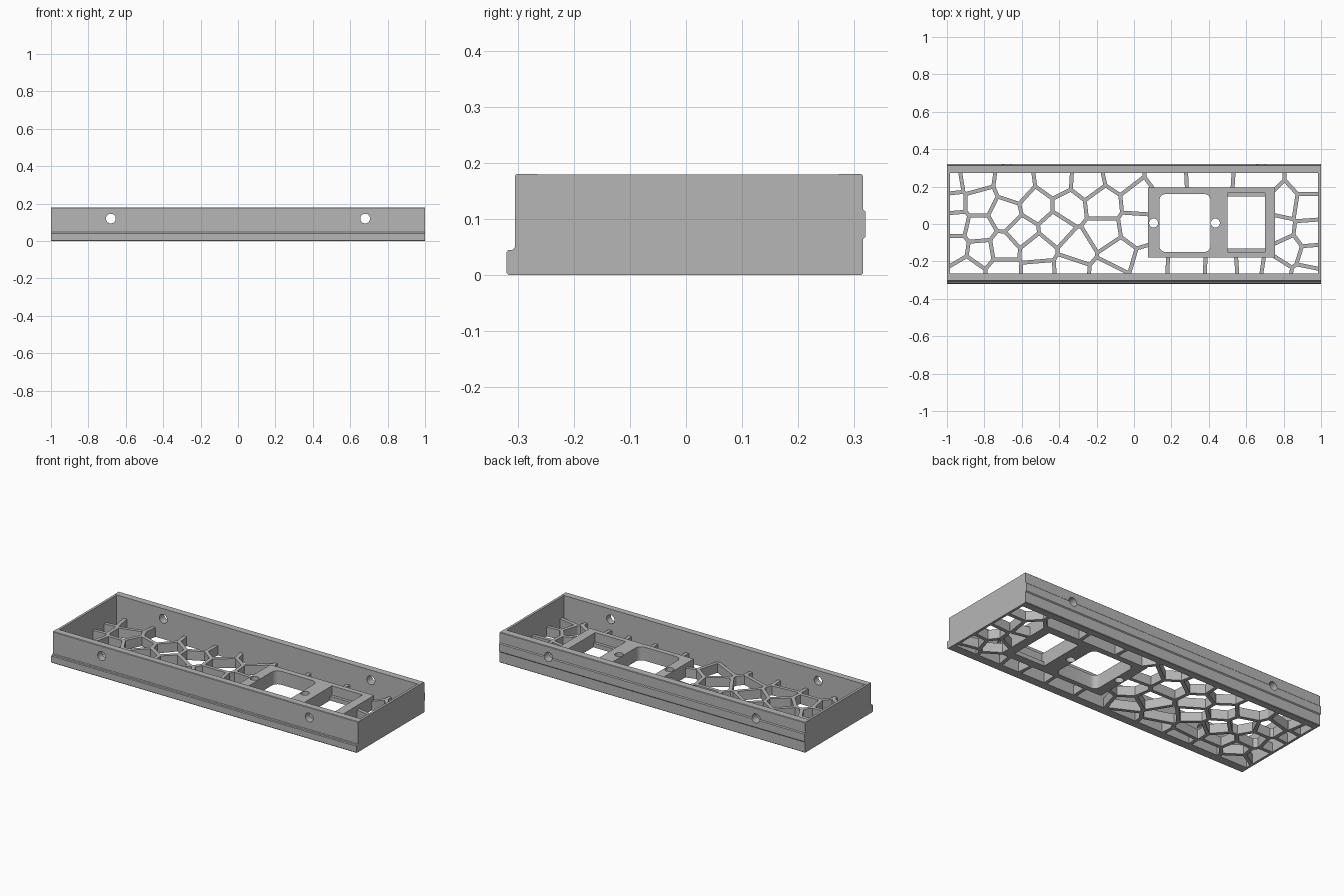
import bpy, bmesh, math
from mathutils import Vector

cube = bpy.data.objects.get("Cube")
if cube:
    bpy.data.objects.remove(cube, do_unlink=True)

grey = bpy.data.materials.new("plain grey")
grey.use_nodes = True
colour = (0.47, 0.47, 0.47, 1)
grey.diffuse_color = colour
grey.node_tree.nodes["Principled BSDF"].inputs["Base Color"].default_value = colour


def prisms(name, outlines, start, end, axis="z"):
    """Extrude each closed outline from start to end along an axis."""
    place = {"x": lambda a, b, t: (t, a, b),
             "y": lambda a, b, t: (a, t, b),
             "z": lambda a, b, t: (a, b, t)}[axis]
    bm = bmesh.new()
    for outline in outlines:
        face = bm.faces.new([bm.verts.new(place(a, b, start)) for a, b in outline])
        res = bmesh.ops.extrude_face_region(bm, geom=[face])
        verts = [g for g in res["geom"] if isinstance(g, bmesh.types.BMVert)]
        bmesh.ops.translate(bm, verts=verts, vec=place(0, 0, end - start))
    bmesh.ops.recalc_face_normals(bm, faces=bm.faces[:])
    mesh = bpy.data.meshes.new(name)
    bm.to_mesh(mesh)
    bm.free()
    mesh.materials.append(grey)
    obj = bpy.data.objects.new(name, mesh)
    bpy.context.collection.objects.link(obj)
    return obj


def rect(x0, x1, y0, y1):
    return [(x0, y0), (x1, y0), (x1, y1), (x0, y1)]


def circle(x, y, r, n=32):
    return [(x + r * math.cos(math.tau * i / n), y + r * math.sin(math.tau * i / n))
            for i in range(n)]


def round_rect(x0, x1, y0, y1, r, n=6):
    corners = [(x1 - r, y1 - r), (x0 + r, y1 - r), (x0 + r, y0 + r), (x1 - r, y0 + r)]
    return [(cx + r * math.cos(math.pi / 2 * (q + i / n)),
             cy + r * math.sin(math.pi / 2 * (q + i / n)))
            for q, (cx, cy) in enumerate(corners) for i in range(n + 1)]


def cut(obj, cutters):
    """Subtract the cutters and bake the result."""
    for cutter in cutters:
        mod = obj.modifiers.new("cut", "BOOLEAN")
        mod.operation, mod.solver, mod.object = "DIFFERENCE", "EXACT", cutter
    bpy.context.view_layer.update()
    deps = bpy.context.evaluated_depsgraph_get()
    baked = bpy.data.meshes.new_from_object(obj.evaluated_get(deps))
    obj.modifiers.clear()
    obj.data = baked


def clip(poly, point, normal):
    """Keep the part of a polygon behind a line."""
    out = []
    for p, q in zip(poly, poly[1:] + poly[:1]):
        dp, dq = (p - point).dot(normal), (q - point).dot(normal)
        if dp <= 0:
            out.append(p)
        if dp * dq < 0:
            out.append(p.lerp(q, dp / (dp - dq)))
    return out


HEIGHT, PLATE, RIB = 0.18, 0.08, 0.055
IN_X, FRONT, BACK = 0.985, -0.265, 0.272

# Long rails: front with a foot ledge, back with a raised bead
front_rail = prisms("front_rail", [[
    (FRONT, 0), (FRONT, HEIGHT), (-.302, HEIGHT), (-.305, .177), (-.305, .049),
    (-.309, .045), (-.316, .045), (-.32, .041), (-.32, .004), (-.316, 0)]], -1, 1, "x")
back_rail = prisms("back_rail", [[
    (BACK, 0), (.312, 0), (.315, .003), (.315, .063), (.32, .068), (.32, .113),
    (.315, .118), (.315, .177), (.312, HEIGHT), (BACK, HEIGHT)]], -1, 1, "x")

# Screw holes through both rails
bores = prisms("bore_cutter", [circle(s * .68, .12, .026) for s in (-1, 1)], -.5, .5, "y")
cut(front_rail, [bores])
cut(back_rail, [bores])

# Thin end walls
for side, name in ((1, "left_end_wall"), (-1, "right_end_wall")):
    prisms(name, [rect(-.303, .313, 0, HEIGHT - .001)], side * IN_X, side * .9995, "x")

# Openings in the mounting plate
openings = prisms("opening_cutter", [
    round_rect(.135, .41, -.15, .16, .035),
    rect(.5, .7, -.132, .147),
    circle(.105, .005, .024), circle(.435, .005, .024)], -.1, .3)
recess = prisms("recess_cutter", [rect(.5, .7, -.15, .165)], .025, .3)

# Mounting plate
plate = prisms("mounting_plate", [rect(.075, .755, -.18, .195)], 0, PLATE)
cut(plate, [openings, recess])

# Cell centres of the irregular lattice floor, row by row
rows = [
    [(-.98, .21), (-.86, .23), (-.64, .20), (-.42, .23), (-.25, .22), (-.07, .26),
     (.18, .24), (.38, .25), (.68, .23), (.93, .23)],
    [(-.97, .12), (-.83, .12), (-.69, .05), (-.52, .09), (-.35, .09), (-.17, .11),
     (.03, .13), (.80, .11), (.93, .09)],
    [(-.96, 0), (-.83, -.03), (-.60, -.04), (-.42, -.02), (-.17, -.05), (.02, -.02),
     (.42, .02), (.77, -.03), (.94, -.05)],
    [(-.96, -.13), (-.82, -.15), (-.70, -.13), (-.52, -.14), (-.30, -.13),
     (-.09, -.17), (.82, -.14), (.95, -.18)],
    [(-.89, -.25), (-.70, -.25), (-.51, -.26), (-.34, -.25), (-.14, -.27), (.08, -.22),
     (.28, -.23), (.48, -.24), (.62, -.23), (.75, -.25), (.93, -.28)]]
seeds = [Vector(p) for row in rows for p in row]

cells = []
for s in seeds:
    poly = [Vector(p) for p in rect(-IN_X, IN_X, FRONT, BACK)]
    for t in seeds:
        if t != s and poly:
            n = (t - s).normalized()
            poly = clip(poly, (s + t) / 2 - n * .0105, n)
    if len(poly) > 2:
        cells.append([tuple(p) for p in poly])

# Lattice floor
floor = prisms("lattice_floor", [rect(-IN_X - .005, IN_X + .005, FRONT - .005, BACK + .005)],
               0, RIB)
cell_cutter = prisms("cell_cutter", cells, -.1, .3)
cut(floor, [cell_cutter, openings, recess])

for cutter in (bores, openings, recess, cell_cutter):
    bpy.data.objects.remove(cutter, do_unlink=True)

# Smooth the bores and rounded corners while keeping edges sharp
for obj in (front_rail, back_rail, plate):
    bpy.ops.object.select_all(action="DESELECT")
    obj.select_set(True)
    bpy.context.view_layer.objects.active = obj
    bpy.ops.object.shade_smooth_by_angle(angle=math.radians(25))
